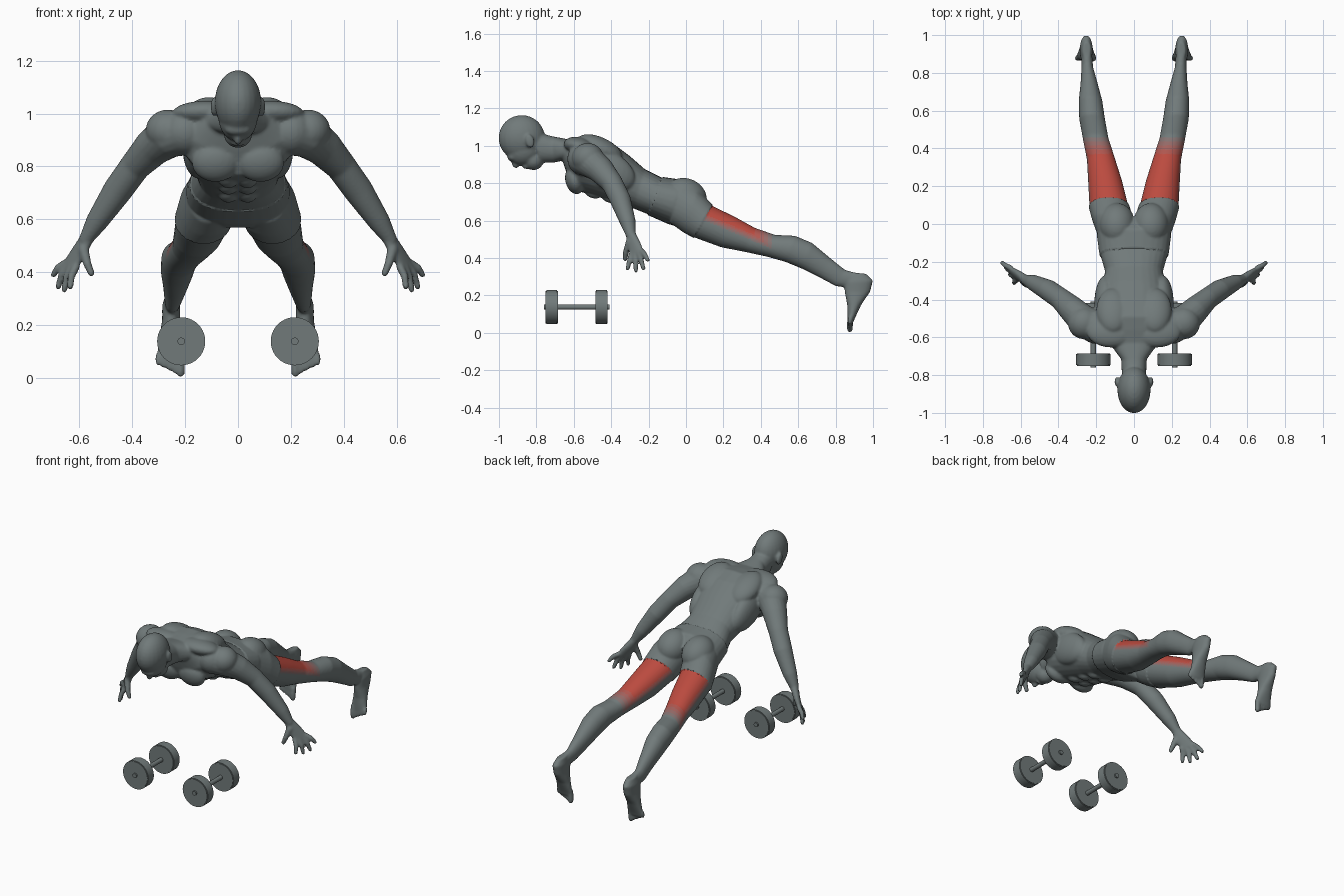
import bpy, bmesh, math
from math import cos, sin, pi
from mathutils import Vector, Matrix

cube = bpy.data.objects.get("Cube")
if cube:
    bpy.data.objects.remove(cube)


def material(name, rgb):
    mat = bpy.data.materials.new(name)
    mat.use_nodes = True
    color = (*rgb, 1)
    mat.diffuse_color = color
    mat.node_tree.nodes["Principled BSDF"].inputs["Base Color"].default_value = color
    return mat


# Plain grey plus a short ramp towards the highlighted muscle red
GREY, RED = Vector((0.165, 0.195, 0.195)), Vector((0.5, 0.07, 0.05))
STEPS = 5
mats = [material("body_grey", GREY)]
for i in range(1, STEPS):
    mats.append(material(f"muscle_fade_{i}", GREY.lerp(RED, i / STEPS)))
mats.append(material("muscle_red", RED))


def loft(bm, rings, power=1.0, n=28):
    """Skin closed rings given as (centre, half axis a, half axis b)."""
    def bend(t):
        return math.copysign(abs(t) ** power, t)
    loops = []
    for c, a, b in rings:
        angles = [2 * pi * i / n for i in range(n)]
        loops.append([bm.verts.new(Vector(c) + Vector(a) * bend(cos(t)) + Vector(b) * bend(sin(t)))
                      for t in angles])
    for lo, hi in zip(loops, loops[1:]):
        for i in range(n):
            j = (i + 1) % n
            bm.faces.new((lo[i], lo[j], hi[j], hi[i]))
    bm.faces.new(loops[0])
    bm.faces.new(loops[-1])


def profile_loft(bm, sections, power):
    """Sections are (x, half width, top y, top z, bottom y, bottom z)."""
    rings = []
    for x, w, ty, tz, by, bz in sections:
        top, bot = Vector((x, ty, tz)), Vector((x, by, bz))
        rings.append(((top + bot) / 2, (w, 0, 0), (top - bot) / 2))
    loft(bm, rings, power)


def limb(bm, points, radii, n=20):
    """Round tube through the points, with rounded ends."""
    pts = [Vector(p) for p in points]
    rings = []
    for i, (p, r) in enumerate(zip(pts, radii)):
        d = (pts[min(i + 1, len(pts) - 1)] - pts[max(i - 1, 0)]).normalized()
        a = d.cross(Vector((0, 1, 0))).normalized()
        rings.append((p, a * r, d.cross(a) * r))
    loft(bm, rings, n=n)
    for p, r in ((pts[0], radii[0]), (pts[-1], radii[-1])):
        blob(bm, p, (r, r, r))


def blob(bm, centre, size, tilt=0):
    m = (Matrix.Translation(centre) @ Matrix.Rotation(math.radians(tilt), 4, 'X')
         @ Matrix.Diagonal((*size, 1)))
    bmesh.ops.create_uvsphere(bm, u_segments=24, v_segments=16, radius=1, matrix=m)


def finish(name, bm, materials):
    bmesh.ops.recalc_face_normals(bm, faces=bm.faces)
    mesh = bpy.data.meshes.new(name)
    bm.to_mesh(mesh)
    bm.free()
    obj = bpy.data.objects.new(name, mesh)
    bpy.context.collection.objects.link(obj)
    for m in materials:
        mesh.materials.append(m)
    return obj


def smooth(obj, angle):
    bpy.ops.object.select_all(action='DESELECT')
    obj.select_set(True)
    bpy.context.view_layer.objects.active = obj
    bpy.ops.object.shade_smooth_by_angle(angle=math.radians(angle))


bm = bmesh.new()

# Leg, from hip to ankle
profile_loft(bm, [
    (.10, .09, -.02, .80, -.08, .59),
    (.112, .105, .06, .765, -.01, .54),
    (.133, .103, .139, .68, .05, .508),
    (.153, .09, .262, .62, .19, .457),
    (.174, .075, .369, .561, .31, .434),
    (.203, .068, .476, .524, .43, .408),
    (.222, .068, .583, .519, .53, .38),
    (.23, .063, .674, .481, .62, .343),
    (.238, .045, .77, .401, .72, .293),
    (.247, .031, .85, .337, .80, .25),
    (.25, .028, .93, .315, .87, .24)], .95)

# Foot hanging from the heel down to the toes
profile_loft(bm, [
    (.25, .022, .965, .315, .87, .325),
    (.253, .034, 1.0, .28, .845, .27),
    (.253, .034, .985, .22, .848, .22),
    (.254, .044, .937, .15, .862, .15),
    (.254, .054, .904, .08, .864, .08),
    (.255, .05, .894, .055, .866, .055)], .95)
for i in range(5):
    x = .217 + .021 * i
    r = .017 if i == 0 else .013
    limb(bm, [(x, .88, .08), (x, .877, .045 + .005 * i), (x, .876, .018 + .01 * i)], (r, r, r * .9), 12)

# Arm, from shoulder to wrist
limb(bm, [(.2, -.545, .93), (.265, -.515, .915), (.325, -.455, .87), (.39, -.395, .80),
          (.455, -.35, .71), (.535, -.31, .59), (.575, -.295, .525)],
     (.09, .085, .072, .058, .056, .042, .027))

# Hand: palm, four fingers and thumb
across = Vector((.05, .075, .02)).normalized()
along = Vector((.057, .03, -.10)).normalized()
face = across.cross(along).normalized()
palm = [((.568, -.297, .535), .027, .024), ((.603, -.278, .475), .041, .02), ((.635, -.262, .425), .046, .015)]
loft(bm, [(c, across * w, face * t) for c, w, t in palm], .9)
knuckle = Vector(palm[-1][0])
tips = [(.635, -.312, .345), (.657, -.268, .333), (.68, -.228, .345), (.698, -.205, .39)]
for i, tip in enumerate(tips):
    base = knuckle + across * (.025 * (i - 1.5))
    mid = base.lerp(Vector(tip), .5) + Vector((.006, 0, .003))
    limb(bm, [base, mid, tip], (.0155, .0145, .012), 12)
limb(bm, [(.585, -.302, .485), (.57, -.322, .43), (.555, -.325, .395)], (.021, .016, .013), 12)

# Muscle masses on one side, and the ear
blob(bm, (.265, -.525, .935), (.085, .085, .08))
blob(bm, (.12, -.57, 1.0), (.13, .085, .047), -10)
blob(bm, (.11, -.46, .985), (.09, .13, .06), -25)
blob(bm, (.15, -.42, .87), (.06, .16, .1), -28)
blob(bm, (.085, -.595, .815), (.09, .05, .075), 15)
blob(bm, (.09, 0, .73), (.09, .11, .09), -25)
for y, z in ((-.5, .735), (-.41, .71), (-.32, .68)):
    blob(bm, (.036, y, z + .008), (.034, .043, .022), -20)
blob(bm, (.09, -.835, 1.025), (.013, .024, .038), 15)

# Mirror everything so far to the right side
copy = bmesh.ops.duplicate(bm, geom=bm.verts[:] + bm.edges[:] + bm.faces[:])
for v in copy["geom"]:
    if isinstance(v, bmesh.types.BMVert):
        v.co.x *= -1

# Neck and trunk
profile_loft(bm, [
    (0, .064, -.82, 1.08, -.78, .91),
    (0, .068, -.72, 1.052, -.71, .91),
    (0, .12, -.63, 1.035, -.66, .92),
    (0, .20, -.56, 1.047, -.64, .86),
    (0, .215, -.49, 1.055, -.60, .765),
    (0, .195, -.40, 1.02, -.50, .735),
    (0, .17, -.30, .945, -.38, .70),
    (0, .153, -.22, .875, -.28, .665),
    (0, .178, -.128, .829, -.2, .633),
    (0, .192, -.03, .815, -.09, .585),
    (0, .18, .035, .75, -.03, .57)], .88)

# Head: cranium, face, jaw, nose, brow
blob(bm, (0, -.878, 1.042), (.088, .124, .122))
blob(bm, (0, -.868, .985), (.074, .098, .09), 20)
blob(bm, (0, -.815, .925), (.054, .055, .055))
blob(bm, (0, -.91, .905), (.016, .022, .025), 20)
blob(bm, (0, -.925, .94), (.05, .03, .025))
blob(bm, (0, -.855, .89), (.028, .02, .014))

# Fuse the parts into one smooth skin
rough = finish("body_base", bm, [])
remesh = rough.modifiers.new("fuse", 'REMESH')
remesh.mode = 'VOXEL'
remesh.voxel_size = .007
relax = rough.modifiers.new("relax", 'SMOOTH')
relax.factor, relax.iterations = .5, 5
graph = bpy.context.evaluated_depsgraph_get()
mesh = bpy.data.meshes.new_from_object(rough.evaluated_get(graph))
bpy.data.objects.remove(rough)
bm = bmesh.new()
bm.from_mesh(mesh)
bpy.data.meshes.remove(mesh)
bm.normal_update()


def past_waist(p):
    return (p.y + .128) * .935 - (p.z - .829) * .354


def past_hem(p):
    return (p.y - .139) * .873 - (p.z - .68) * .487


# Shorts stand slightly proud of the skin
pushes = [(v, v.normal.copy()) for v in bm.verts
          if past_waist(v.co) > 0 > past_hem(v.co) and abs(v.co.x) < .3]
for v, normal in pushes:
    v.co += normal * .005

# Red hamstrings fading towards the knee and the sides
for f in bm.faces:
    p = f.calc_center_median()
    f.material_index = 0
    if past_hem(p) > 0 and abs(p.x) < .3:
        height = (p.z - .637 + .42 * p.y) / .045
        strength = min(height, (.47 - p.y) / .11, 1)
        f.material_index = max(0, round(strength * STEPS))
smooth(finish("body", bm, mats), 40)


# Dumbbells
def cylinder(bm, x, y, radius, length):
    m = Matrix.Translation((x, y, .138)) @ Matrix.Rotation(pi / 2, 4, 'X')
    return bmesh.ops.create_cone(bm, cap_ends=True, segments=40, radius1=radius, radius2=radius,
                                 depth=length, matrix=m)["verts"]


for side, x in (("left", .215), ("right", -.215)):
    bm = bmesh.new()
    for y in (-.718, -.452):
        cylinder(bm, x, y, .091, .065)
    rims = [e for e in bm.edges if e.calc_face_angle(0) > 1]
    bmesh.ops.bevel(bm, geom=rims, offset=.004, segments=2, affect='EDGES')
    cylinder(bm, x, -.585, .014, .35)
    smooth(finish(f"dumbbell_{side}", bm, mats[:1]), 30)
